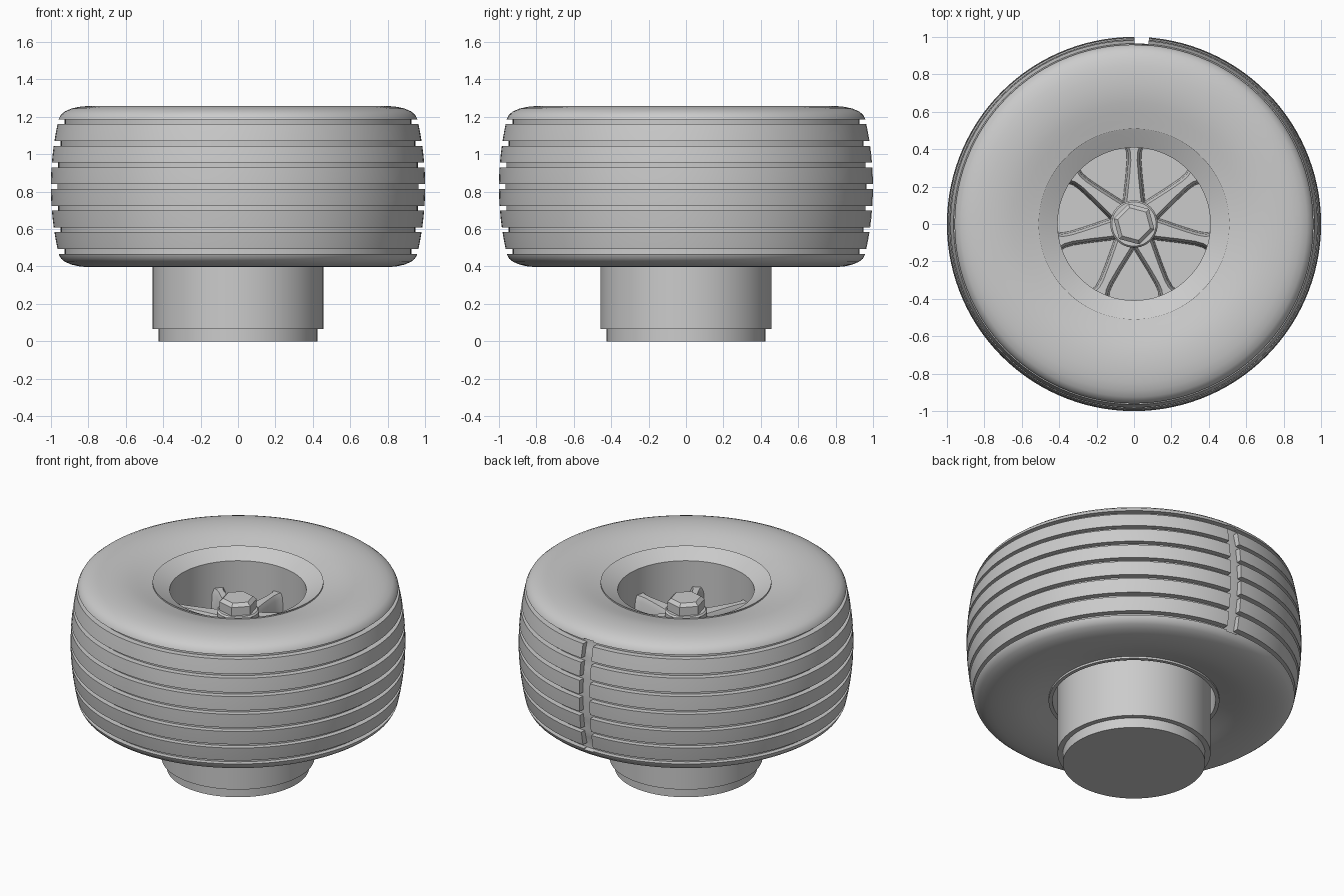
import bpy, bmesh, math

if "Cube" in bpy.data.objects:
    bpy.data.objects.remove(bpy.data.objects["Cube"])

grey = bpy.data.materials.new("light_grey")
grey.diffuse_color = (0.6, 0.6, 0.6, 1)
grey.use_nodes = True
grey.node_tree.nodes["Principled BSDF"].inputs["Base Color"].default_value = grey.diffuse_color


def finish(name, bm, angle=30):
    bmesh.ops.remove_doubles(bm, verts=bm.verts, dist=1e-5)
    bmesh.ops.recalc_face_normals(bm, faces=bm.faces)
    me = bpy.data.meshes.new(name)
    bm.to_mesh(me)
    bm.free()
    me.materials.append(grey)
    me.shade_smooth()
    me.set_sharp_from_angle(angle=math.radians(angle))
    ob = bpy.data.objects.new(name, me)
    bpy.context.collection.objects.link(ob)
    return ob


def skin(bm, columns, closed):
    """Join neighbouring point columns with quads, all the way round."""
    cols = [[bm.verts.new(p) for p in c] for c in columns]
    n = len(cols[0])
    for a, b in zip(cols, cols[1:] + cols[:1]):
        for i in range(n if closed else n - 1):
            j = (i + 1) % n
            bm.faces.new((a[i], b[i], b[j], a[j]))


def ring_column(profile, a):
    return [(r * math.cos(a), r * math.sin(a), z) for r, z in profile]


def lathe(name, profile, closed=False, seg=96, turn=0.0, angle=30):
    bm = bmesh.new()
    skin(bm, [ring_column(profile, turn + math.tau * k / seg) for k in range(seg)], closed)
    return finish(name, bm, angle)


# Tyre: crowned tread with seven grooves, rounded shoulders, dished sidewalls
MID, GROOVE, HALF = 0.827, 0.035, 0.013


def crown(d):
    return 1 - 0.32 * d * d


shoulder = [(.956, .366), (.946, .385), (.925, .402), (.89, .417), (.85, .426), (.80, .431),
            (.75, .431), (.70, .428), (.65, .420), (.60, .409), (.55, .396), (.505, .385)]
full = [(r, MID - d) for r, d in reversed(shoulder)]
notched = list(full)
for k in range(-3, 4):
    d = k * 0.1155
    lo, hi = d - HALF, d + HALF
    base = crown(d) - GROOVE
    full += [(crown(lo), MID + lo), (base, MID + lo), (base, MID + hi), (crown(hi), MID + hi)]
    notched += [(base, MID + lo), (base, MID + lo), (base, MID + hi), (base, MID + hi)]
    if k < 3:
        m = d + 0.05775
        full.append((crown(m), MID + m))
        notched.append((crown(m) - GROOVE, MID + m))
full += [(r, MID + d) for r, d in shoulder]
notched += [(r, MID + d) for r, d in shoulder]

# The notch across the tread sits at the back, just right of centre
n0, n1 = math.radians(85.4), math.radians(89.8)
seg = 120
angles = [math.tau * k / seg for k in range(seg)]
columns = [ring_column(full, a) for a in angles if a < n0 - 0.005]
columns += [ring_column(full, n0), ring_column(notched, n0),
            ring_column(notched, (n0 + n1) / 2),
            ring_column(notched, n1), ring_column(full, n1)]
columns += [ring_column(full, a) for a in angles if a > n1 + 0.01]
bm = bmesh.new()
skin(bm, columns, True)
bmesh.ops.remove_doubles(bm, verts=bm.verts, dist=1e-5)
bmesh.ops.dissolve_degenerate(bm, edges=bm.edges, dist=1e-5)
finish("tyre", bm)

# Rim: lip, sloping face, deep well and open back
lathe("rim", [(0, .85), (.408, .85), (.408, 1.17), (.495, 1.215), (.51, 1.222), (.51, 1.19),
              (.50, 1.15), (.50, .50), (.51, .46), (.51, .428), (.487, .428), (.487, .80), (0, .80)])

# Axle drum with a stepped foot
lathe("axle_drum", [(0, 0), (.425, 0), (.425, .065), (.457, .065), (.457, .81), (0, .81)])

# Hub and bolt head
lathe("hub", [(0, .84), (.127, .84), (.127, 1.035), (.118, 1.045), (0, 1.045)], seg=48)
lathe("bolt_head", [(0, 1.04), (.113, 1.04), (.113, 1.10), (.09, 1.12), (0, 1.12)],
      seg=6, turn=math.radians(45), angle=15)

# Seven spokes, tapering outward and flared where they meet the rim
sections = [(.08, .052), (.14, .046), (.25, .034), (.34, .027), (.385, .029), (.415, .04)]
for s in range(7):
    a = math.radians(90) + math.tau * s / 7
    ca, sa = math.cos(a), math.sin(a)
    bm = bmesh.new()
    rows = []
    for r, w in sections:
        cross = [(-w - .012, .84), (-w - .004, .97), (-w + .010, 1.0),
                 (w - .010, 1.0), (w + .004, .97), (w + .012, .84)]
        rows.append([bm.verts.new((r * ca - t * sa, r * sa + t * ca, z)) for t, z in cross])
    for p, q in zip(rows, rows[1:]):
        for i in range(6):
            j = (i + 1) % 6
            bm.faces.new((p[i], q[i], q[j], p[j]))
    bm.faces.new(rows[0])
    bm.faces.new(rows[-1])
    finish("spoke_%d" % (s + 1), bm, 40)
